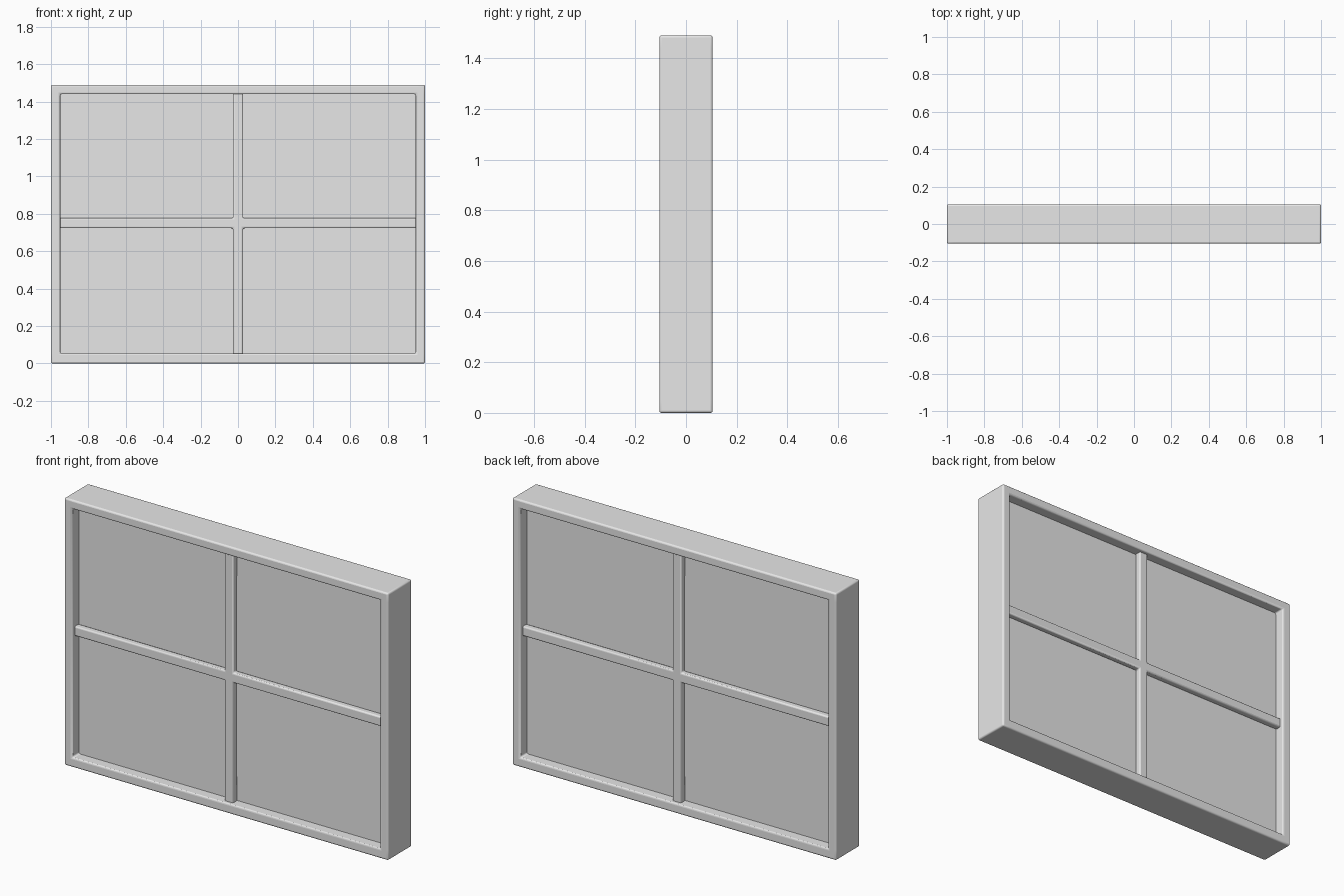
import bpy, bmesh

cube = bpy.data.objects.get("Cube")
if cube:
    bpy.data.objects.remove(cube, do_unlink=True)

WIDTH, HEIGHT, DEPTH = 2.0, 1.49, 0.21
BORDER, BAR = 0.05, 0.054
MID = HEIGHT / 2

grey = bpy.data.materials.new("light grey")
grey.use_nodes = True
grey.diffuse_color = (0.8, 0.8, 0.8, 1)
grey.node_tree.nodes["Principled BSDF"].inputs["Base Color"].default_value = grey.diffuse_color


def grid_slab(name, xs, zs, keep, y0, y1, bevel=0):
    """Extrude the kept cells of an x/z grid from y0 to y1, with rounded edges."""
    bm = bmesh.new()
    verts = [[bm.verts.new((x, y0, z)) for z in zs] for x in xs]
    for i in range(len(xs) - 1):
        for k in range(len(zs) - 1):
            if keep(i, k):
                bm.faces.new((verts[i][k], verts[i + 1][k],
                              verts[i + 1][k + 1], verts[i][k + 1]))
    bmesh.ops.delete(bm, geom=[v for v in bm.verts if not v.link_faces], context='VERTS')
    ext = bmesh.ops.extrude_face_region(bm, geom=bm.faces[:], use_keep_orig=True)
    for v in ext["geom"]:
        if isinstance(v, bmesh.types.BMVert):
            v.co.y = y1
    bmesh.ops.recalc_face_normals(bm, faces=bm.faces[:])
    mesh = bpy.data.meshes.new(name)
    bm.to_mesh(mesh)
    bm.free()
    mesh.materials.append(grey)
    obj = bpy.data.objects.new(name, mesh)
    bpy.context.collection.objects.link(obj)
    if bevel:
        mod = obj.modifiers.new("rounded edges", 'BEVEL')
        mod.width, mod.segments, mod.limit_method = bevel, 3, 'ANGLE'
        bpy.ops.object.select_all(action='DESELECT')
        obj.select_set(True)
        bpy.context.view_layer.objects.active = obj
        bpy.ops.object.shade_smooth_by_angle()
    return obj


# Outer frame: a ring of cells around an empty middle
hw, hd = WIDTH / 2, DEPTH / 2
grid_slab("window_frame", (-hw, BORDER - hw, hw - BORDER, hw),
          (0, BORDER + 0.003, HEIGHT - BORDER, HEIGHT),
          lambda i, k: (i, k) != (1, 1), -hd, hd, 0.009)

# Glazing panel, tucked into the frame
inner = hw - BORDER + 0.008
low, high = BORDER - 0.005, HEIGHT - BORDER + 0.008
grid_slab("pane", (-inner, inner), (low, high), lambda i, k: True, -0.045, 0.045)

# Cross bars on both faces of the pane
for name, side in (("front_cross_bars", -1), ("back_cross_bars", 1)):
    grid_slab(name, (-inner, -BAR / 2, BAR / 2, inner),
              (low, MID - BAR / 2 + 0.005, MID + BAR / 2 + 0.005, high),
              lambda i, k: i == 1 or k == 1, side * 0.082, side * 0.044, 0.008)
